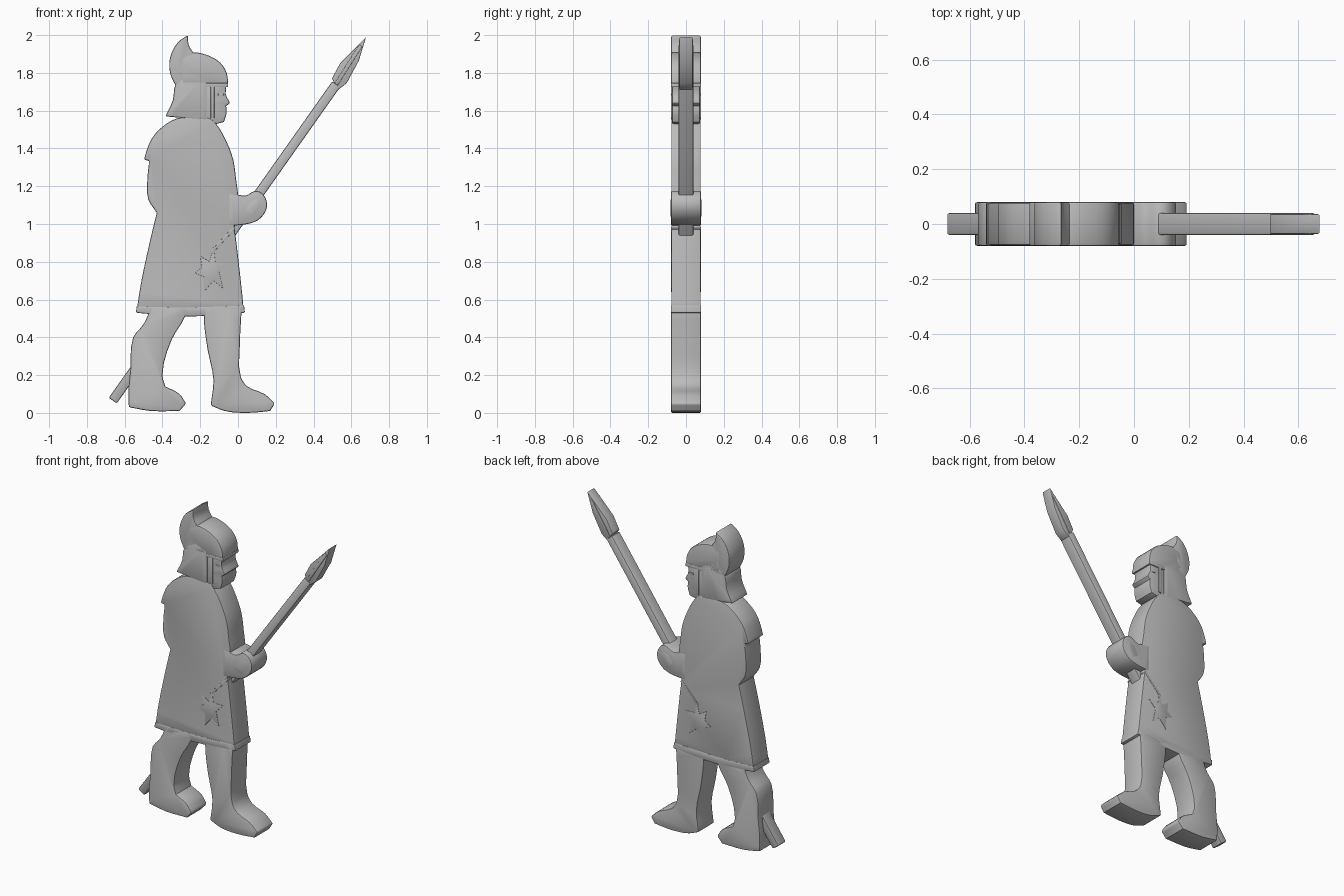
import bpy
import bmesh
from mathutils import Vector

if "Cube" in bpy.data.objects:
    bpy.data.objects.remove(bpy.data.objects["Cube"], do_unlink=True)

# One plain material for the whole figure
grey = bpy.data.materials.new("plain grey")
grey.use_nodes = True
colour = (0.5, 0.5, 0.5, 1)
grey.diffuse_color = colour
grey.node_tree.nodes["Principled BSDF"].inputs["Base Color"].default_value = colour

THICK = 0.08     # half depth of the figure
THIN = 0.04      # half depth of the spear
RECESS = 0.074   # half depth of the set back surfaces


def rounded(points, steps=3):
    """Smooth a closed outline, keeping its sharp corners."""
    pts = [Vector(p) for p in points]
    count = len(pts)
    tangents = []
    for i, here in enumerate(pts):
        before, after = here - pts[i - 1], pts[(i + 1) % count] - here
        corner = before.angle(after) > 0.8
        tangents.append(None if corner else (before.normalized() + after.normalized()).normalized())
    result = []
    for i, start in enumerate(pts):
        end = pts[(i + 1) % count]
        reach = (end - start).length / 3
        t_start, t_end = tangents[i], tangents[(i + 1) % count]
        h_start = start + t_start * reach if t_start else start.lerp(end, 1 / 3)
        h_end = end - t_end * reach if t_end else end.lerp(start, 1 / 3)
        for s in range(steps):
            t = s / steps
            a, b, c = start.lerp(h_start, t), h_start.lerp(h_end, t), h_end.lerp(end, t)
            result.append(a.lerp(b, t).lerp(b.lerp(c, t), t))
    return result


def slab(name, outline, half_depth, soft=0.008, smooth=True):
    """Extrude an outline in the x-z plane evenly to both sides of y = 0."""
    bm = bmesh.new()
    pts = rounded(outline) if smooth else [Vector(p) for p in outline]
    face = bm.faces.new([bm.verts.new((p.x, -half_depth, p.y)) for p in pts])
    sweep = bmesh.ops.extrude_face_region(bm, geom=[face])
    moved = [v for v in sweep["geom"] if isinstance(v, bmesh.types.BMVert)]
    bmesh.ops.translate(bm, verts=moved, vec=(0, 2 * half_depth, 0))
    bmesh.ops.recalc_face_normals(bm, faces=bm.faces)
    mesh = bpy.data.meshes.new(name)
    bm.to_mesh(mesh)
    bm.free()
    mesh.materials.append(grey)
    obj = bpy.data.objects.new(name, mesh)
    bpy.context.collection.objects.link(obj)
    bpy.ops.object.select_all(action="DESELECT")
    obj.select_set(True)
    bpy.context.view_layer.objects.active = obj
    if soft:
        bevel = obj.modifiers.new("soft edge", "BEVEL")
        bevel.width = soft
        bevel.segments = 2
        bevel.limit_method = "ANGLE"
        bevel.angle_limit = 1.2
        bpy.ops.object.modifier_apply(modifier=bevel.name)
    bpy.ops.object.shade_smooth_by_angle(angle=0.7)
    return obj


def strip(name, start, end, width, half_depth, soft=0.003):
    """Straight bar between two points of the x-z plane."""
    a, b = Vector(start), Vector(end)
    side = (b - a).orthogonal().normalized() * width / 2
    return slab(name, [a + side, a - side, b - side, b + side], half_depth, soft, False)


# Legs with boots
slab("rear_leg", [
    (-.46, .56), (-.5, .47), (-.555, .4), (-.57, .23), (-.58, .12), (-.578, .03),
    (-.46, .01), (-.31, .01), (-.275, .05), (-.31, .1), (-.385, .14), (-.4, .2),
    (-.35, .39), (-.28, .51), (-.27, .56)], THICK)
slab("front_leg", [
    (-.18, .56), (-.18, .48), (-.16, .33), (-.13, .175), (-.145, .04), (-.07, .01),
    (.05, 0), (.17, .01), (.195, .05), (.14, .1), (.05, .14), (.015, .19),
    (.01, .36), (.02, .56)], THICK)

# Long tunic with sleeve edge, then its hem
slab("tunic", [
    (-.32, 1.56), (-.4, 1.515), (-.455, 1.455), (-.48, 1.4), (-.498, 1.34),
    (-.47, 1.335), (-.48, 1.235), (-.475, 1.13), (-.43, 1.06), (-.465, .915),
    (-.515, .68), (-.535, .55), (.03, .55), (.02, .65), (-.01, .915), (-.02, 1.),
    (0, 1.15), (-.01, 1.235), (-.025, 1.34), (-.06, 1.435), (-.115, 1.53),
    (-.15, 1.56)], THICK - 0.002)
slab("hem", [
    (-.537, .565), (-.54, .53), (-.265, .51), (.037, .53), (.032, .57),
    (-.265, .56)], THICK, 0.006)

# Hanging scabbard and tassel on the tunic
strip("scabbard", (-.02, .98), (-.14, .85), .016, THICK)
slab("tassel", [
    (-.13, .88), (-.12, .8), (-.05, .8), (-.1, .75), (-.08, .66), (-.13, .7),
    (-.18, .64), (-.18, .72), (-.23, .74), (-.19, .77), (-.2, .83), (-.15, .8)],
    THICK, 0.002, False)

# Face and helmet
slab("face", [
    (-.19, 1.76), (-.055, 1.76), (-.065, 1.69), (-.042, 1.64), (-.063, 1.625),
    (-.06, 1.59), (-.075, 1.54), (-.127, 1.53), (-.19, 1.56)], RECESS)
slab("helmet", [
    (-.3, 1.74), (-.3, 1.88), (-.235, 1.907), (-.165, 1.895), (-.095, 1.855),
    (-.06, 1.8), (-.052, 1.74)], THICK)
slab("neck_guard", [
    (-.33, 1.74), (-.345, 1.655), (-.385, 1.57), (-.28, 1.56), (-.165, 1.55),
    (-.165, 1.76), (-.25, 1.8)], THICK)
slab("crest", [
    (-.265, 2.), (-.32, 1.96), (-.36, 1.88), (-.36, 1.8), (-.33, 1.73),
    (-.25, 1.73), (-.26, 1.83), (-.235, 1.905), (-.26, 1.945)], THICK)
strip("brow_band", (-.18, 1.735), (-.052, 1.735), .022, THICK)
strip("cheek_guard", (-.135, 1.73), (-.135, 1.56), .02, THICK)
strip("eye", (-.105, 1.685), (-.075, 1.685), .012, THICK - 0.003, 0.002)

# Hand gripping the spear
slab("hand", [
    (-.05, 1.16), (0, 1.155), (.04, 1.15), (.09, 1.175), (.125, 1.165),
    (.153, 1.115), (.145, 1.065), (.105, 1.02), (.05, 1.), (-.05, .99)], THICK)
slab("thumb", [
    (.03, 1.06), (.06, 1.12), (.11, 1.14), (.13, 1.1), (.08, 1.03)], THICK + 0.001)

# Spear shaft and blade with a raised middle
strip("spear_shaft", (-.663, .065), (.52, 1.74), .052, THIN, 0.008)
slab("spear_blade", [
    (.497, 1.77), (.54, 1.85), (.678, 1.99), (.64, 1.865), (.575, 1.745),
    (.53, 1.71)], THIN - 0.004, 0.004, False)
strip("blade_ridge", (.52, 1.74), (.65, 1.945), .02, THIN)
